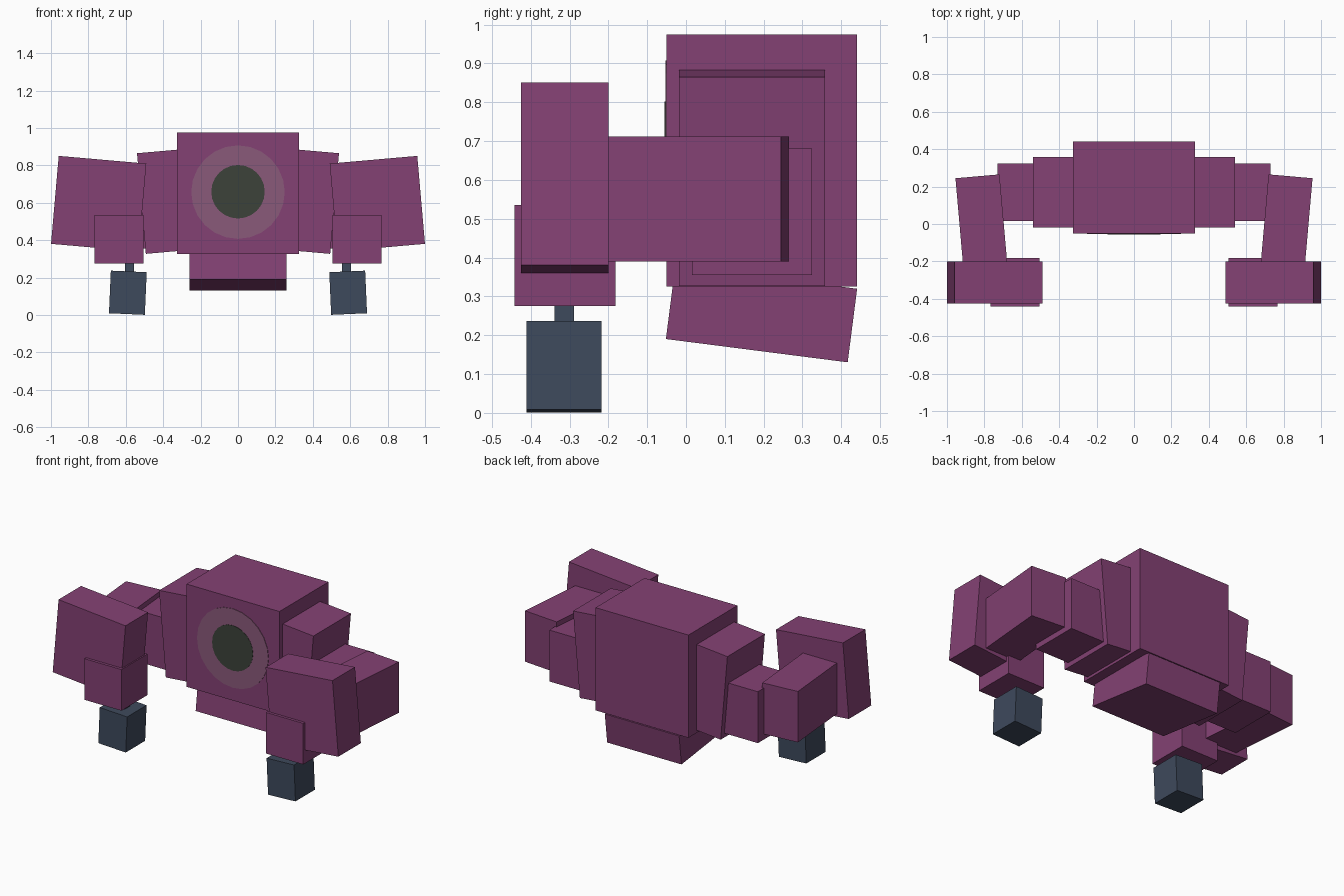
import bpy
import bmesh
from math import radians
from mathutils import Matrix

cube = bpy.data.objects.get("Cube")
if cube:
    bpy.data.objects.remove(cube, do_unlink=True)


def material(name, rgb):
    m = bpy.data.materials.new(name)
    m.use_nodes = True
    m.diffuse_color = (*rgb, 1)
    m.node_tree.nodes["Principled BSDF"].inputs["Base Color"].default_value = (*rgb, 1)
    return m


purple = material("purple", (0.231, 0.053, 0.174))
slate = material("slate_blue", (0.048, 0.067, 0.107))
mauve = material("dusty_mauve", (0.254, 0.102, 0.195))
charcoal = material("charcoal_green", (0.045, 0.054, 0.042))


def add_object(name, bm, mat, loc, rot=(0, 0, 0)):
    mesh = bpy.data.meshes.new(name)
    bm.to_mesh(mesh)
    bm.free()
    mesh.materials.append(mat)
    obj = bpy.data.objects.new(name, mesh)
    obj.location = loc
    obj.rotation_euler = [radians(a) for a in rot]
    bpy.context.collection.objects.link(obj)
    return obj


def box(name, size, loc, mat=purple, rot=(0, 0, 0)):
    bm = bmesh.new()
    bmesh.ops.create_cube(bm, size=1, matrix=Matrix.Diagonal((*size, 1)))
    return add_object(name, bm, mat, loc, rot)


def disc(name, radius, depth, loc, mat):
    bm = bmesh.new()
    bmesh.ops.create_cone(bm, cap_ends=True, segments=24, radius1=radius,
                          radius2=radius, depth=depth)
    return add_object(name, bm, mat, loc, (90, 0, 0))


# Torso and tilted hip block
box("torso", (0.65, 0.49, 0.65), (0, 0.195, 0.65))
box("hips", (0.52, 0.472, 0.191), (0, 0.1945, 0.255), rot=(-7.3, 0, 0))

# Round eye on the torso front
disc("eye_ring", 0.25, 0.006, (0, -0.05, 0.657), mauve)
disc("eye_pupil", 0.143, 0.006, (0, -0.052, 0.659), charcoal)

# Arms: name, size, location, rotation on the +x side, material
arm_parts = [
    ("shoulder", (0.30, 0.375, 0.54), (0.367, 0.17, 0.609), (0, 5, 0), purple),
    ("upper_arm", (0.30, 0.308, 0.325), (0.58, 0.17, 0.518), (0, 0, 0), purple),
    ("forearm", (0.236, 0.55, 0.322), (0.813, -0.019, 0.551), (0, 0, -5), purple),
    ("arm_guard", (0.47, 0.225, 0.472), (0.745, -0.312, 0.595), (0, -5, 0), purple),
    ("wrist", (0.26, 0.26, 0.26), (0.636, -0.312, 0.405), (0, 0, 0), purple),
    ("hand_peg", (0.05, 0.05, 0.12), (0.58, -0.314, 0.25), (0, 0, 0), slate),
    ("hand", (0.192, 0.194, 0.228), (0.589, -0.314, 0.119), (0, -2.5, 0), slate),
]
for side, s in (("left", 1), ("right", -1)):
    for name, size, (x, y, z), (rx, ry, rz), mat in arm_parts:
        box(f"{side}_{name}", size, (s * x, y, z), mat, (rx, s * ry, s * rz))
